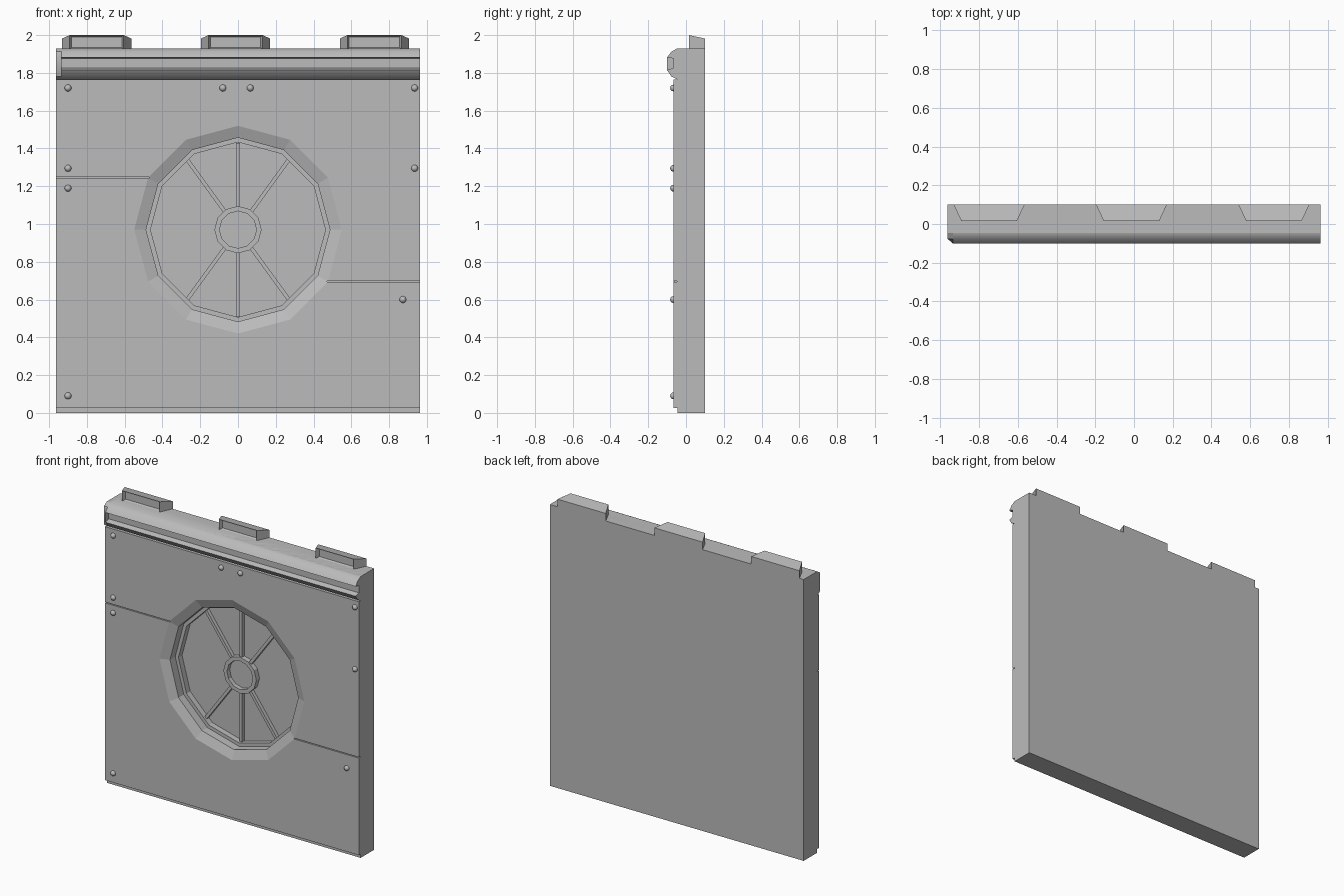
import bpy, bmesh, math
from mathutils import Matrix, Vector

if "Cube" in bpy.data.objects:
    bpy.data.objects.remove(bpy.data.objects["Cube"], do_unlink=True)

GREY = (0.5, 0.5, 0.5, 1)
metal = bpy.data.materials.new("plain grey")
metal.use_nodes = True
metal.diffuse_color = GREY
metal.node_tree.nodes["Principled BSDF"].inputs["Base Color"].default_value = GREY

HALF = 0.963      # half width of the panel
FRONT = -0.066    # front of the cover plate
CENTRE_Z = 0.97   # height of the round window


def finish(name, bm, smooth=0):
    bmesh.ops.recalc_face_normals(bm, faces=bm.faces)
    mesh = bpy.data.meshes.new(name)
    bm.to_mesh(mesh)
    bm.free()
    mesh.materials.append(metal)
    obj = bpy.data.objects.new(name, mesh)
    bpy.context.collection.objects.link(obj)
    if smooth:
        bpy.ops.object.select_all(action="DESELECT")
        obj.select_set(True)
        bpy.context.view_layer.objects.active = obj
        bpy.ops.object.shade_smooth_by_angle(angle=math.radians(smooth))
    return obj


def loft(name, loops, smooth=0):
    """Skin a row of matching point loops and cap both ends."""
    bm = bmesh.new()
    rings = [[bm.verts.new(p) for p in loop] for loop in loops]
    for a, b in zip(rings, rings[1:]):
        for i in range(len(a)):
            j = (i + 1) % len(a)
            bm.faces.new((a[i], a[j], b[j], b[i]))
    bm.faces.new(rings[0])
    bm.faces.new(rings[-1])
    return finish(name, bm, smooth)


def prism(name, profile, x0, x1, smooth=0):
    """Extrude a (y, z) profile along x."""
    return loft(name, [[(x, y, z) for y, z in profile] for x in (x0, x1)], smooth)


def turned(name, steps, sides=12):
    """Faceted round part about the window axis from (radius, y) steps."""
    angles = [math.tau * i / sides for i in range(sides)]
    return loft(name, [[(r * math.sin(a), y, CENTRE_Z + r * math.cos(a))
                        for a in angles] for r, y in steps])


def box(name, lo, hi):
    return prism(name, [(lo[1], lo[2]), (hi[1], lo[2]), (hi[1], hi[2]), (lo[1], hi[2])],
                 lo[0], hi[0])


def cut(obj, cutter):
    cutter.hide_render = True
    mod = obj.modifiers.new("cut", "BOOLEAN")
    mod.operation = "DIFFERENCE"
    mod.solver = "EXACT"
    mod.object = cutter
    bpy.context.view_layer.objects.active = obj
    bpy.ops.object.modifier_apply(modifier=mod.name)
    bpy.data.objects.remove(cutter, do_unlink=True)


# Main panel with stepped lower edge and rounded top front
panel = prism("panel", [(-0.046, 0), (0.1, 0), (0.1, 1.93), (-0.046, 1.93),
                        (-0.046, 1.765), (FRONT, 1.765), (FRONT, 0.026), (-0.046, 0.026)],
              -HALF, HALF)

# Round window well: sloped collar, deep wall, ledge and floor
cut(panel, turned("well_cutter", [(0.576, FRONT - 0.01), (0.487, -0.042), (0.487, 0.015),
                                  (0.463, 0.015), (0.463, 0.055)]))

# Seams in the cover plate
for x0, x1, z in ((-1, -0.47, 1.245), (0.47, 1, 0.695)):
    cut(panel, box("seam_cutter", (x0, -0.2, z - 0.003), (x1, -0.047, z + 0.003)))

# Window spokes and hub
for i, angle in enumerate((0, 36, 144, 180, 216, 324)):
    spoke = box("spoke_%d" % (i + 1), (-0.01, 0.03, 0.11), (0.01, 0.056, 0.46))
    spoke.data.transform(Matrix.Translation((0, 0, CENTRE_Z)) @
                         Matrix.Rotation(math.radians(angle), 4, "Y"))
turned("hub", [(0.125, 0.056), (0.125, 0.02), (0.098, 0.02), (0.098, 0.05)])

# Top moulding with a long slot, closed by a tapered cap at one end
lower = [(-0.046, 1.765), (-0.078, 1.782), (-0.1, 1.815)]
upper = [(-0.1, 1.882), (-0.078, 1.912), (-0.046, 1.93)]
slot = [(-0.066, 1.826), (-0.066, 1.876)]
back = [(0.05, 1.93), (0.05, 1.765)]
prism("top_moulding", lower + slot + upper + back, -HALF + 0.028, HALF, 50)
cap = lower + upper + back
loft("moulding_end_cap",
     [[(-HALF, max(y, -0.076), z) for y, z in cap],
      [(-HALF + 0.028, y, z) for y, z in cap]], 30)

# Hanging tabs: wedge blocks with a recessed front
for i, x in enumerate((-0.748, -0.013, 0.722)):
    front_loop = [(x + s * 0.143, 0.015, z) for s, z in
                  ((-1, 1.925), (1, 1.925), (1, 2.0), (-1, 2.0))]
    back_loop = [(x + s * 0.183, 0.1, z) for s, z in
                 ((-1, 1.925), (1, 1.925), (1, 1.982), (-1, 1.982))]
    tab = loft("top_tab_%d" % (i + 1), [front_loop, back_loop])
    bm = bmesh.new()
    bm.from_mesh(tab.data)
    face = min(bm.faces, key=lambda f: f.calc_center_median().y)
    bmesh.ops.inset_individual(bm, faces=[face], thickness=0.014)
    bmesh.ops.translate(bm, verts=face.verts, vec=Vector((0, 0.025, 0)))
    bm.to_mesh(tab.data)
    bm.free()

# Rivets
rivets = [(-0.9, z) for z in (0.09, 1.19, 1.295, 1.72)]
rivets += [(-0.08, 1.72), (0.065, 1.72), (0.935, 1.72), (0.935, 1.295), (0.873, 0.6)]
for i, (x, z) in enumerate(rivets):
    bm = bmesh.new()
    bmesh.ops.create_uvsphere(bm, u_segments=12, v_segments=8, radius=0.018,
                              matrix=Matrix.Translation((x, FRONT, z)))
    finish("rivet_%d" % (i + 1), bm, 60)
